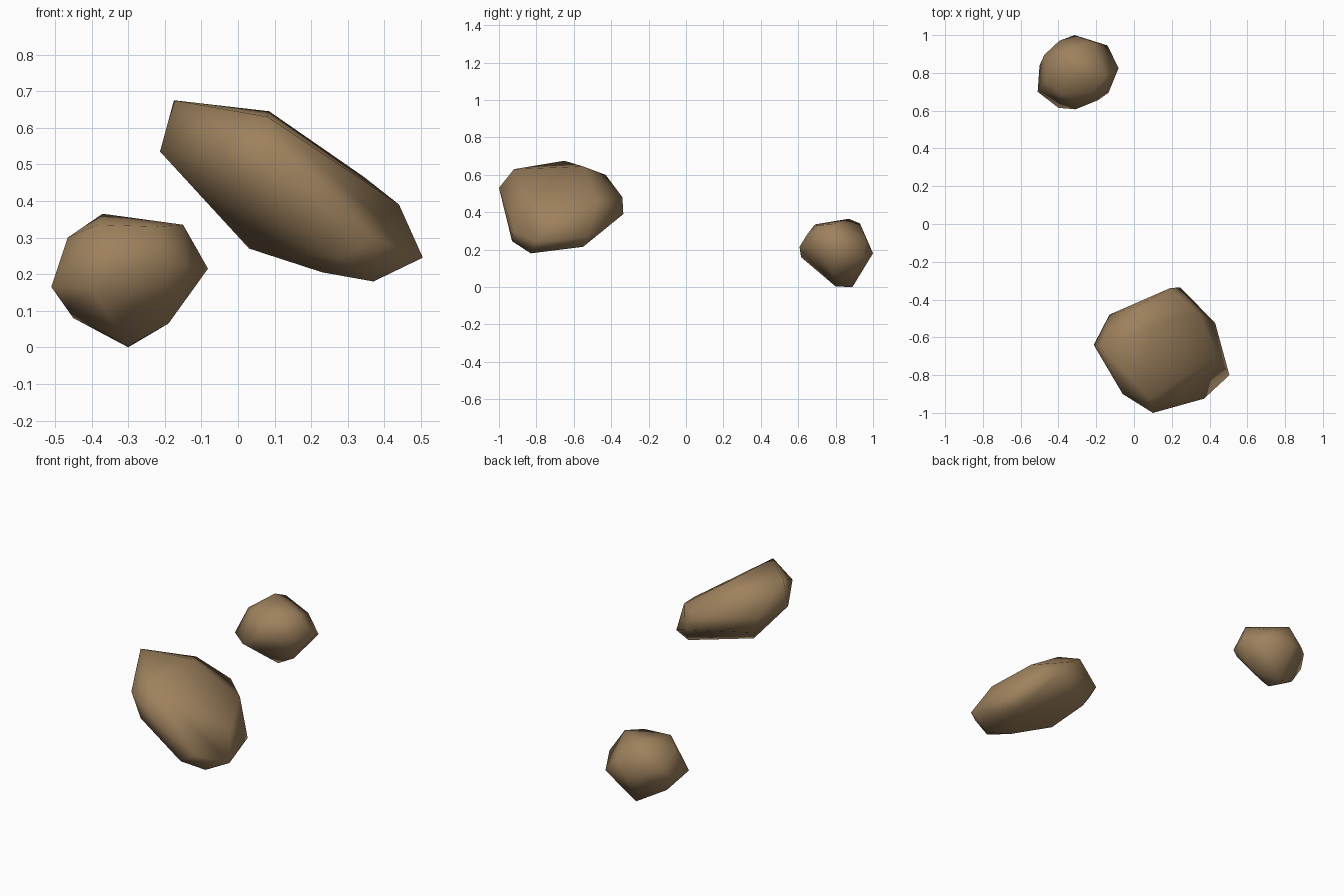
import bpy, bmesh

stone = bpy.data.materials.new("brown_stone")
stone.diffuse_color = (0.34, 0.22, 0.11, 1.0)


def rock(name, corners):
    """A faceted stone: the convex hull of its corner points, smooth shaded."""
    bm = bmesh.new()
    verts = [bm.verts.new(c) for c in corners]
    hull = bmesh.ops.convex_hull(bm, input=verts)
    loose = {v for v in hull["geom_interior"] + hull["geom_unused"]
             if isinstance(v, bmesh.types.BMVert) and v.is_valid}
    bmesh.ops.delete(bm, geom=list(loose), context='VERTS')
    bmesh.ops.recalc_face_normals(bm, faces=bm.faces)
    for f in bm.faces:
        f.smooth = True
    mesh = bpy.data.meshes.new(name)
    bm.to_mesh(mesh)
    bm.free()
    mesh.materials.append(stone)
    obj = bpy.data.objects.new(name, mesh)
    bpy.context.collection.objects.link(obj)
    return obj


# Large slanting rock at the front, floating above the ground
rock("large_rock", [
    # top
    (-.175, -.65, .675), (.085, -.55, .645), (.08, -.92, .63), (.03, -.43, .60),
    # left and front
    (-.213, -.64, .535), (-.06, -.90, .55), (.10, -1.0, .53), (0, -.90, .41),
    # back
    (-.13, -.48, .50), (.19, -.34, .48), (.245, -.335, .39), (.345, -.475, .465),
    # right end
    (.44, -.70, .39), (.43, -.525, .267), (.505, -.80, .245), (.37, -.925, .30),
    # underside
    (.28, -.93, .245), (.37, -.83, .18), (.37, -.55, .215), (.23, -.79, .205),
    (.03, -.67, .27), (-.075, -.53, .385),
])

# Small round rock at the back, resting on the ground
rock("small_rock", [
    # top
    (-.37, .87, .365), (-.34, .93, .34), (-.15, .78, .335), (-.22, .70, .33),
    (-.385, .69, .335), (-.465, .76, .30), (-.30, .65, .285),
    # middle
    (-.082, .825, .215), (-.14, .945, .16), (-.22, .965, .255), (-.315, 1.0, .18),
    (-.395, .97, .21), (-.475, .895, .23), (-.50, .84, .17), (-.51, .70, .165),
    (-.40, .615, .16), (-.31, .607, .215), (-.19, .655, .22), (-.135, .695, .22),
    # underside
    (-.465, .74, .11), (-.45, .82, .08), (-.19, .79, .065),
    (-.30, .80, .003), (-.30, .89, 0),
])
